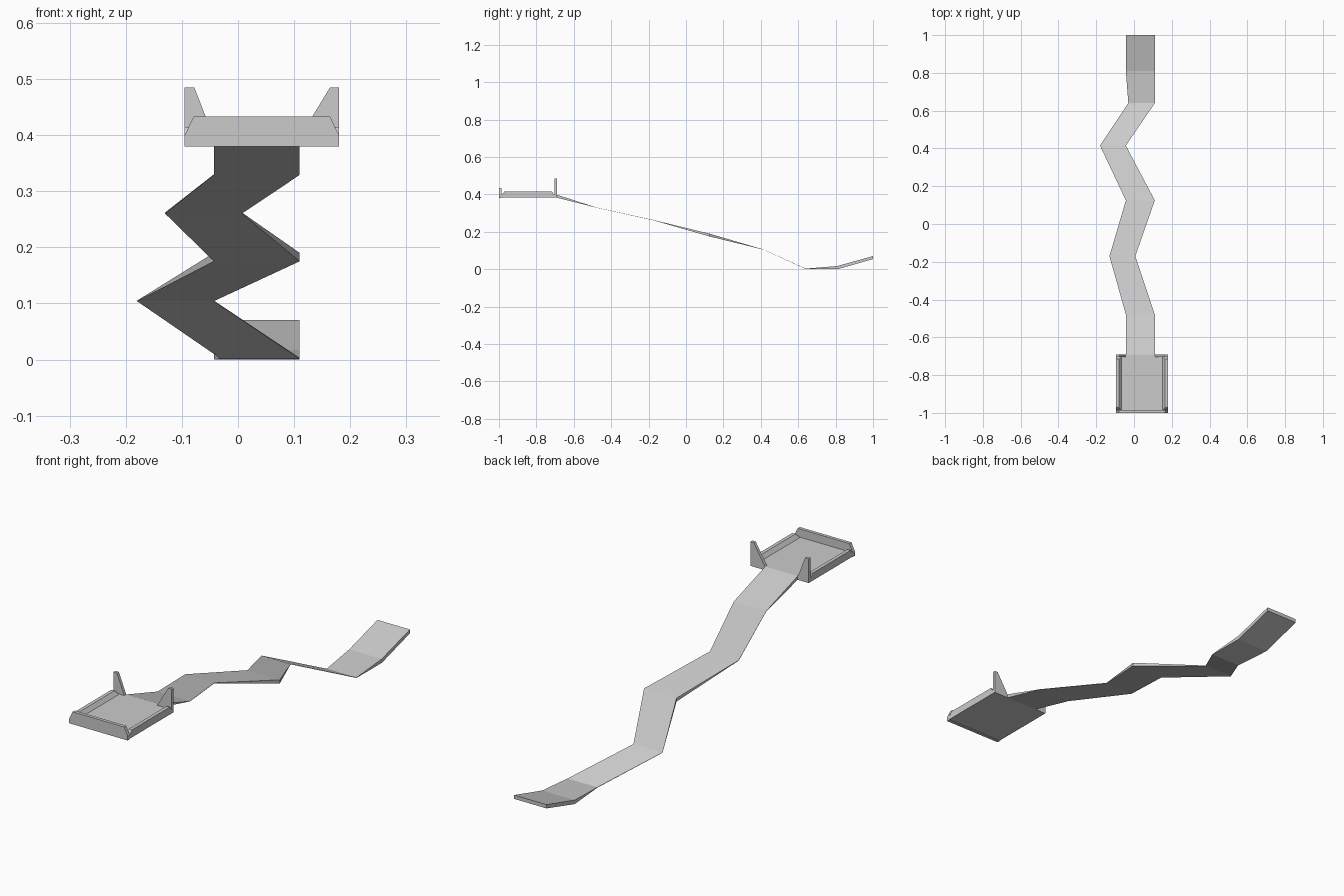
import bpy, bmesh
from mathutils import Vector

if "Cube" in bpy.data.objects:
    bpy.data.objects.remove(bpy.data.objects["Cube"])


def loft(name, rings):
    """Closed solid through a row of matching cross-sections."""
    bm = bmesh.new()
    rows = [[bm.verts.new(p) for p in r] for r in rings]
    n = len(rows[0])
    for a, b in zip(rows, rows[1:]):
        for i in range(n):
            j = (i + 1) % n
            bm.faces.new((a[i], a[j], b[j], b[i]))
    bm.faces.new(rows[0][::-1])
    bm.faces.new(rows[-1])
    bmesh.ops.recalc_face_normals(bm, faces=bm.faces)
    mesh = bpy.data.meshes.new(name)
    bm.to_mesh(mesh)
    bm.free()
    ob = bpy.data.objects.new(name, mesh)
    bpy.context.collection.objects.link(ob)
    return ob


def extrude_y(name, profile, y0, y1):
    return loft(name, [[(x, y, z) for x, z in profile] for y in (y0, y1)])


L, R = -0.095, 0.18          # platform sides
FRONT, BACK = -1.0, -0.69    # platform ends
BASE, FLOOR = 0.382, 0.398

# platform slab
extrude_y("platform_floor", [(L, BASE), (R, BASE), (R, FLOOR), (L, FLOOR)], FRONT, BACK)

# front lip with chamfered corners
lip = [(L, FLOOR - 0.018), (R, FLOOR - 0.018), (R, 0.40),
       (R - 0.016, 0.433), (L + 0.016, 0.433), (L, 0.40)]
extrude_y("front_lip", lip, FRONT, FRONT + 0.014)

# side rails: tapered bars with sloping inner face and ends
for name, edge, s in (("left_rail", L, 1), ("right_rail", R, -1)):
    loft(name, [
        [(edge, -0.986, FLOOR - 0.002), (edge + s * 0.03, -0.986, FLOOR - 0.002),
         (edge + s * 0.03, -0.704, FLOOR - 0.002), (edge, -0.704, FLOOR - 0.002)],
        [(edge, -0.972, 0.414), (edge + s * 0.015, -0.972, 0.414),
         (edge + s * 0.015, -0.716, 0.414), (edge, -0.716, 0.414)]])

# tapered posts flanking the ramp entrance
for name, edge, top, foot in (("left_post", L, -0.078, -0.043),
                              ("right_post", R, 0.164, 0.11)):
    extrude_y(name, [(edge, BASE), (foot, BASE), (foot, 0.396), (top, 0.485), (edge, 0.485)],
              BACK - 0.013, BACK)

# zigzag ramp stations: y, left x, right x, underside z, top z
stations = [
    (-0.69, -0.043, 0.11, 0.382, 0.398),
    (-0.48, -0.043, 0.11, 0.329, 0.330),
    (-0.17, -0.13, 0.007, 0.260, 0.262),
    (0.125, -0.043, 0.11, 0.175, 0.190),
    (0.415, -0.18, -0.043, 0.104, 0.105),
    (0.64, -0.03, 0.11, 0.001, 0.003),
    (0.81, -0.043, 0.11, 0.000, 0.017),
    (1.0, -0.043, 0.11, 0.054, 0.070),
]
loft("zigzag_ramp", [[(a, y, b), (c, y, b), (c, y, t), (a, y, t)]
                     for y, a, c, b, t in stations])
